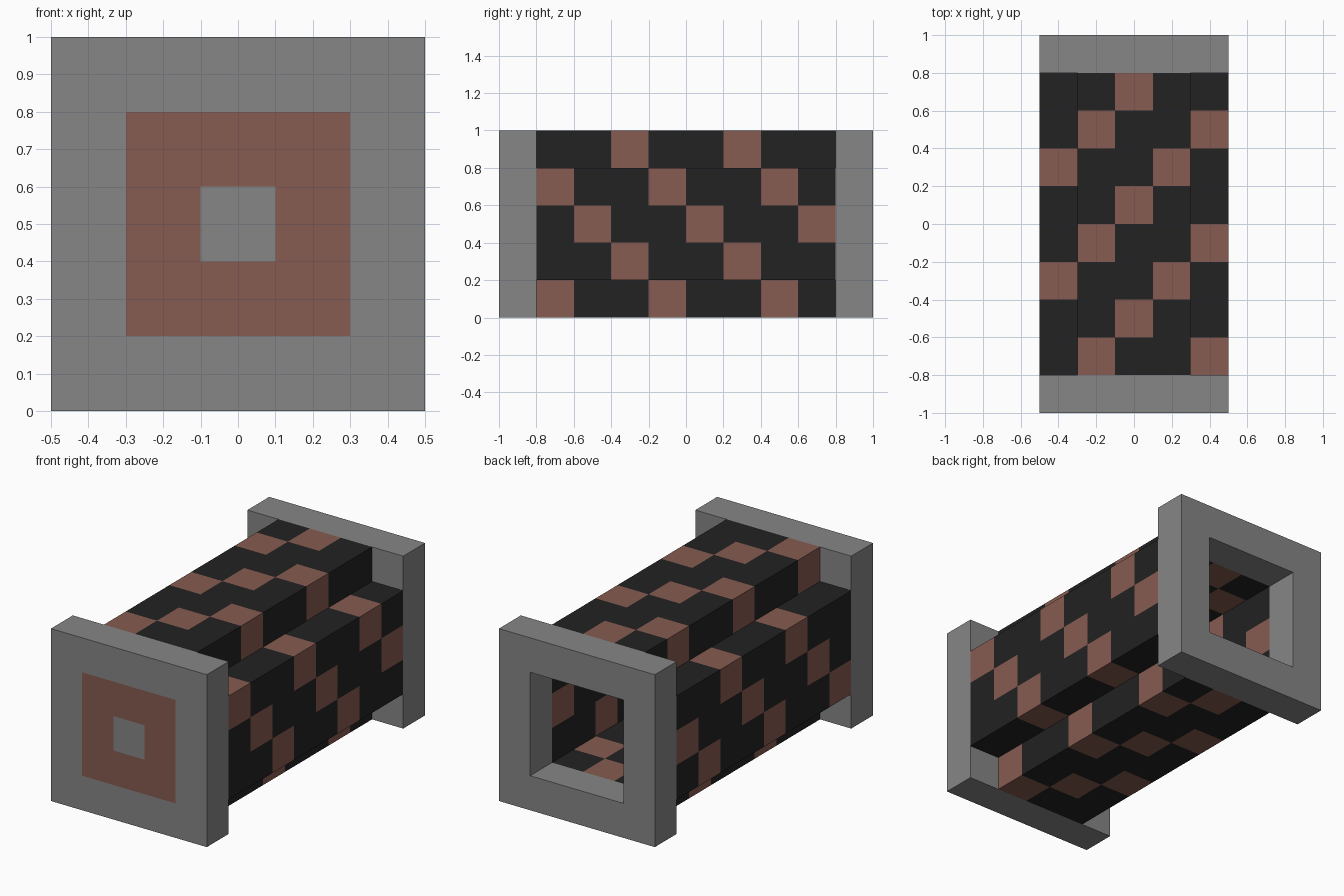
import bpy
import bmesh
import math
from mathutils import Vector

cube = bpy.data.objects.get("Cube")
if cube:
    bpy.data.objects.remove(cube, do_unlink=True)

CELL = 0.2
ORIGIN = Vector((-0.5, -1.0, 0.0))
SIDE, LENGTH = 5, 10


def make_material(name, rgb):
    mat = bpy.data.materials.new(name)
    mat.use_nodes = True
    mat.diffuse_color = (*rgb, 1)
    mat.node_tree.nodes["Principled BSDF"].inputs["Base Color"].default_value = (*rgb, 1)
    return mat


MATERIALS = [
    make_material("stone_grey", (0.24, 0.24, 0.24)),
    make_material("brick_red", (0.24, 0.105, 0.082)),
    make_material("charcoal", (0.016, 0.016, 0.016)),
]
GREY, RED, CHARCOAL = range(3)

# Each part maps block coordinates to a colour
front_plate, back_frame, tube_walls = {}, {}, {}

# End plates: solid front with a red square ring, open frame at the back
for i in range(SIDE):
    for k in range(SIDE):
        ring = max(abs(i - 2), abs(k - 2))
        front_plate[i, 0, k] = RED if ring == 1 else GREY
        if ring == 2:
            back_frame[i, LENGTH - 1, k] = GREY

# Tube: twelve rows of blocks around the hollow, with red blocks in a spiral
around = [(i, 4) for i in (1, 2, 3)] + [(4, k) for k in (3, 2, 1)]
around += [(4 - i, 4 - k) for i, k in around]
for step, (i, k) in enumerate(around):
    for j in range(LENGTH - 2):
        tube_walls[i, j + 1, k] = RED if (j - step) % 3 == 0 else CHARCOAL

solid = set(front_plate) | set(back_frame) | set(tube_walls)


def build_blocks(name, blocks):
    """Skin the exposed sides of the blocks and merge flat areas of one colour."""
    bm = bmesh.new()
    for cell, colour in blocks.items():
        centre = ORIGIN + (Vector(cell) + Vector((0.5, 0.5, 0.5))) * CELL
        for axis in range(3):
            for sign in (-1, 1):
                near = list(cell)
                near[axis] += sign
                if tuple(near) in solid:
                    continue
                n, u = Vector(), Vector()
                n[axis] = sign
                u[(axis + 1) % 3] = 1
                v = n.cross(u)
                corners = [n - u - v, n + u - v, n + u + v, n - u + v]
                face = bm.faces.new([bm.verts.new(centre + c * CELL / 2) for c in corners])
                face.material_index = colour
    bmesh.ops.remove_doubles(bm, verts=bm.verts[:], dist=0.001)
    bmesh.ops.dissolve_limit(bm, angle_limit=math.radians(1), verts=bm.verts[:],
                             edges=bm.edges[:], delimit={'MATERIAL'})
    mesh = bpy.data.meshes.new(name)
    for mat in MATERIALS:
        mesh.materials.append(mat)
    bm.to_mesh(mesh)
    bm.free()
    obj = bpy.data.objects.new(name, mesh)
    bpy.context.collection.objects.link(obj)
    return obj


build_blocks("front_plate", front_plate)
build_blocks("back_frame", back_frame)
build_blocks("tube_walls", tube_walls)
